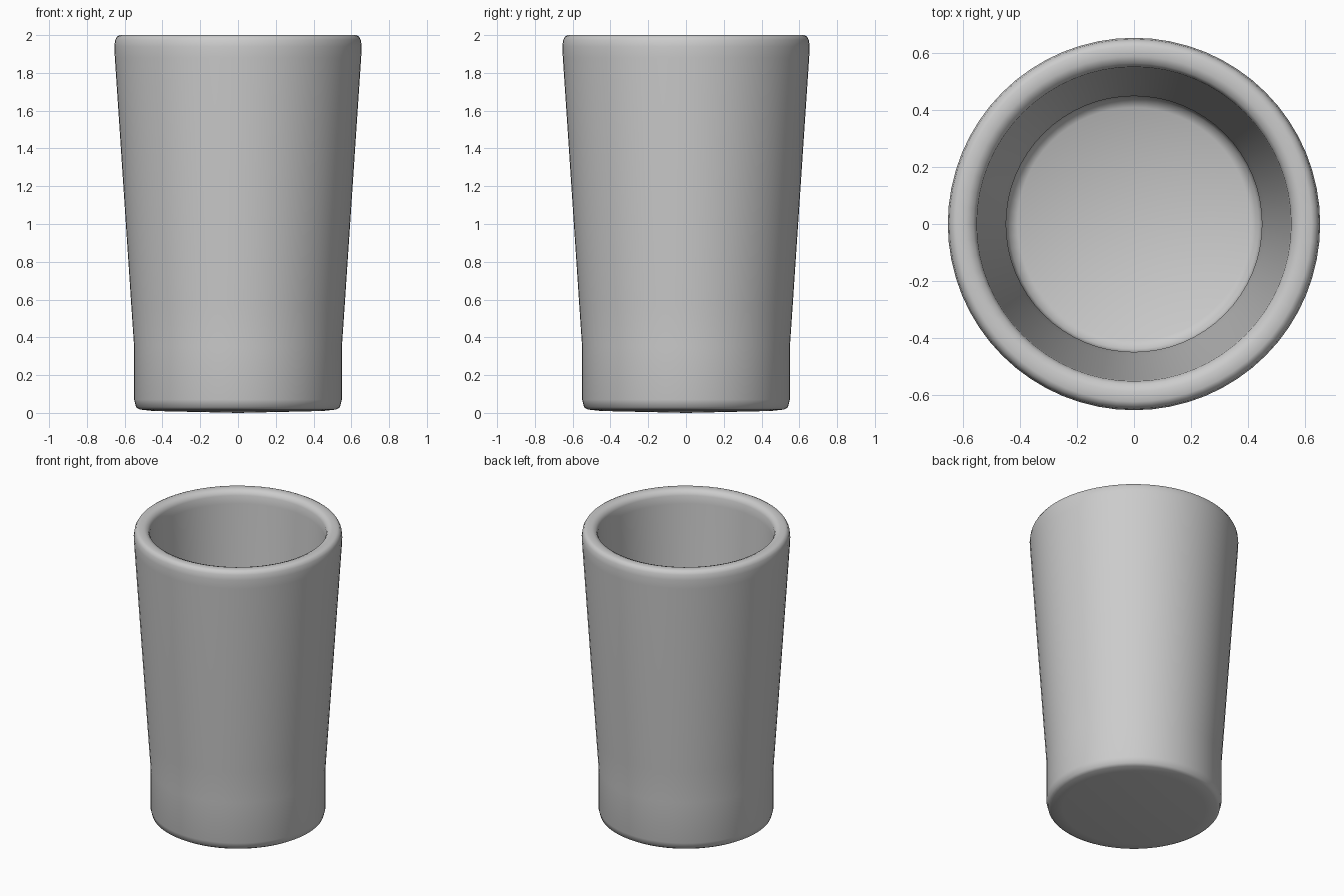
import bpy, bmesh, math

if "Cube" in bpy.data.objects:
    bpy.data.objects.remove(bpy.data.objects["Cube"])

SEGMENTS = 64

# Closed wall profile (radius, height): underside, outer wall, rim, inner wall, floor
profile = [(0, 0.0), (0.45, 0.01), (0.52, 0.018), (0.54, 0.03), (0.55, 0.07),
           (0.55, 0.35), (0.565, 0.57), (0.652, 1.88), (0.655, 1.94),
           (0.65, 1.975), (0.64, 1.993), (0.625, 2.0), (0.59, 2.0),
           (0.565, 1.99), (0.553, 1.965), (0.55, 1.91), (0.465, 0.57),
           (0.45, 0.36), (0.45, 0.17), (0.44, 0.13), (0.41, 0.112), (0, 0.1)]


def lathe(name, points):
    bm = bmesh.new()
    verts = [bm.verts.new((r, 0, z)) for r, z in points]
    edges = [bm.edges.new(pair) for pair in zip(verts, verts[1:])]
    bmesh.ops.spin(bm, geom=verts + edges, cent=(0, 0, 0), axis=(0, 0, 1),
                   angle=2 * math.pi, steps=SEGMENTS)
    bmesh.ops.remove_doubles(bm, verts=bm.verts, dist=1e-4)
    bmesh.ops.recalc_face_normals(bm, faces=bm.faces)
    for face in bm.faces:
        face.smooth = True
    mesh = bpy.data.meshes.new(name)
    bm.to_mesh(mesh)
    bm.free()
    obj = bpy.data.objects.new(name, mesh)
    bpy.context.collection.objects.link(obj)
    return obj


# Hollow tapered cup with rounded rim
cup = lathe("cup", profile)
